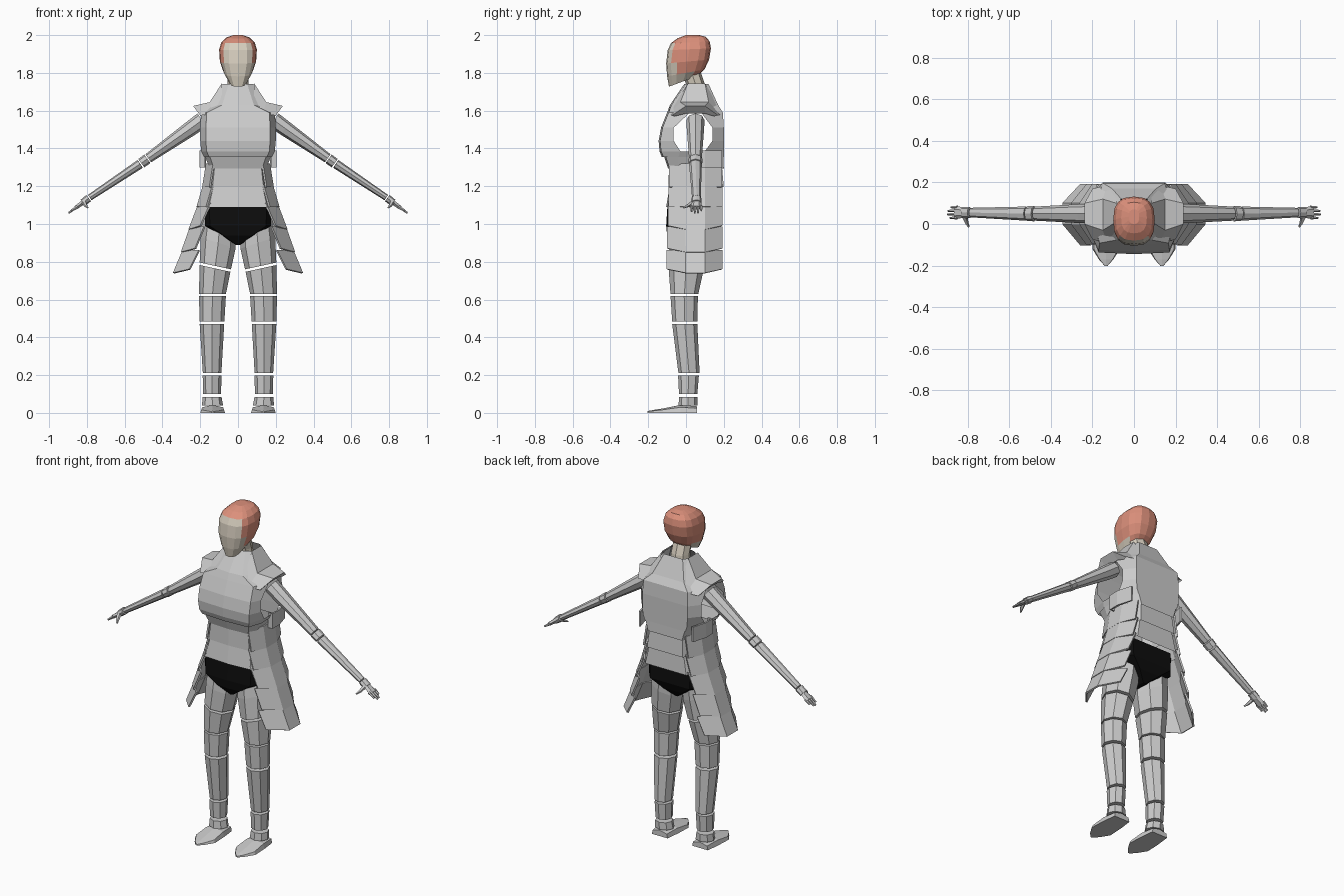
import bpy, bmesh
from math import cos, sin, pi, copysign
from mathutils import Vector


def material(name, rgb):
    m = bpy.data.materials.new(name)
    m.diffuse_color = (*rgb, 1)
    return m


SKIN = material("skin", (0.68, 0.62, 0.52))
HAIR = material("hair", (0.72, 0.28, 0.20))
BLACK = material("black", (0.004, 0.004, 0.004))


def loft(name, rings, closed=True, caps=True, skip=None, mats=(), pick=None,
         mirror=False, thick=0):
    """Skin rings of equal length; skip(row, column) leaves a face out."""
    bm = bmesh.new()
    rows = [[bm.verts.new(p) for p in r] for r in rings]
    n = len(rows[0])
    for i in range(len(rows) - 1):
        for j in range(n if closed else n - 1):
            if skip and skip(i, j):
                continue
            k = (j + 1) % n
            bm.faces.new((rows[i][j], rows[i][k], rows[i + 1][k], rows[i + 1][j]))
    if closed and caps:
        bm.faces.new(rows[0])
        bm.faces.new(rows[-1])
    bmesh.ops.recalc_face_normals(bm, faces=bm.faces)
    if pick:
        for f in bm.faces:
            f.material_index = pick(f.calc_center_median())
    me = bpy.data.meshes.new(name)
    bm.to_mesh(me)
    bm.free()
    ob = bpy.data.objects.new(name, me)
    bpy.context.collection.objects.link(ob)
    for m in mats:
        me.materials.append(m)
    if mirror:
        ob.modifiers.new("mirror", 'MIRROR')
    if thick:
        s = ob.modifiers.new("thickness", 'SOLIDIFY')
        s.thickness, s.offset = thick, 0
    return ob


def oval(z, rx, y0, y1, cx=0, n=8, slope=0, tilt=0, power=1.0):
    """Horizontal ring from y0 to y1; slope/tilt raise z along x/y."""
    pts = []
    for i in range(n):
        a = 2 * pi * i / n
        c = copysign(abs(cos(a)) ** power, cos(a))
        s = copysign(abs(sin(a)) ** power, sin(a))
        pts.append((cx + rx * c, (y0 + y1) / 2 + (y1 - y0) / 2 * s, z + slope * c + tilt * s))
    return pts


def body_ring(z, w, yf, ya, yc, yb, kf=0.85):
    """Ten-point torso ring: front, front side, back side, back."""
    half = [(kf * w, yf + 0.008), (w, ya), (w, yc), (0.75 * w, yb)]
    return ([(0, yf, z)] + [(x, y, z) for x, y in half] + [(0, yb, z)]
            + [(-x, y, z) for x, y in reversed(half)])


def tube(name, stations, n=8):
    """Mirrored limb piece through (centre, radius up, radius y)."""
    axis = (Vector(stations[-1][0]) - Vector(stations[0][0])).normalized()
    side = axis.cross(Vector((0, 0, 1))).normalized()
    up = side.cross(axis)
    rings = [[Vector(c) + side * rs * cos(2 * pi * i / n) + up * ru * sin(2 * pi * i / n)
              for i in range(n)] for c, ru, rs in stations]
    return loft(name, rings, mirror=True)


# Head with hair cap, and neck
head = [(1.755, .045, -.09, .06, .028), (1.80, .075, -.10, .098, .018),
        (1.86, .096, -.105, .122, .01), (1.925, .10, -.097, .132, .005),
        (1.962, .088, -.08, .125, .005), (1.987, .062, -.045, .105, .004),
        (2.0, .025, .0, .07, 0)]
loft("head", [oval(z, w, a, b, n=16, tilt=t, power=.75) for z, w, a, b, t in head],
     mats=(SKIN, HAIR),
     pick=lambda c: int(c.z > 1.952 or (c.y > -.06 and c.z > 1.805 + .2 * max(0, c.y - .03))
                        or (c.y > .03 and c.z > 1.79)))
loft("neck", [oval(1.66, .06, -.0, .11), oval(1.74, .055, -.0, .1), oval(1.80, .055, -.02, .08)],
     mats=(SKIN,))

# Cuirass with open arm holes
torso = [(1.74, .082, -.01, .02, .09, .12, .6), (1.63, .14, -.085, -.03, .13, .17, .6),
         (1.59, .195, -.10, .02, .08, .195), (1.51, .2, -.132, -.065, .14, .2),
         (1.44, .2, -.145, -.065, .14, .2), (1.385, .195, -.14, -.03, .10, .2),
         (1.355, .18, -.128, -.04, .12, .2)]
loft("cuirass", [body_ring(*r) for r in torso], caps=False,
     skip=lambda i, j: i in (2, 3, 4) and j in (2, 7))

# Overlapping waist bands
for name, top, bottom in [
    ("upper_waist_band", (1.37, .18, -.12, -.04, .12, .198), (1.295, .15, -.095, -.04, .14, .2)),
    ("middle_waist_band", (1.31, .145, -.09, -.03, .13, .19), (1.195, .158, -.093, -.03, .13, .2)),
    ("lower_waist_band", (1.21, .15, -.085, -.02, .12, .185), (1.09, .182, -.105, -.03, .13, .193))]:
    loft(name, [body_ring(*top), body_ring(*bottom)], caps=False)

# Side plates fanning outward over the hips
plates = [(1.39, .2, 1.30, .2), (1.32, .165, 1.195, .185), (1.21, .18, 1.09, .215),
          (1.11, .205, .97, .258), (.985, .25, .85, .298), (.86, .29, .74, .34)]
for i, (zt, xt, zb, xb) in enumerate(plates):
    rows = []
    for z, x, drop in ((zt, xt, 0), (zb, xb, .02 if i > 2 else 0)):
        inset = .025 + .012 * i
        front = .04 if i == 0 else -.085 - .003 * i
        rows.append([(x - inset, front, z + drop), (x, max(front, .0), z), (x, .10, z),
                     (x - inset, .19, z + drop)])
    loft(f"hip_plate_{i + 1}", rows, closed=False, mirror=True, thick=.01)

# Shoulder guards
loft("shoulder_guard", [
    [(.085, -.03, 1.68), (.085, .01, 1.745), (.085, .1, 1.745), (.085, .14, 1.68)],
    [(.13, -.09, 1.58), (.15, -.03, 1.645), (.15, .12, 1.645), (.13, .185, 1.58)],
    [(.2, -.075, 1.575), (.238, -.0, 1.625), (.238, .1, 1.625), (.2, .17, 1.575)],
    [(.195, -.06, 1.57), (.2, .0, 1.585), (.2, .1, 1.585), (.195, .15, 1.57)]],
    closed=False, mirror=True)

# Briefs
loft("briefs", [body_ring(*r) for r in [
    (1.10, .178, -.098, -.06, .10, .15), (.99, .175, -.105, -.06, .10, .155),
    (.94, .09, -.10, -.06, .08, .13), (.89, .012, -.07, -.02, .06, .09)]], mats=(BLACK,))

# Leg armour segments: (z, half width, y front, y back, centre x, slope)
legs = {
    "upper_thigh": [(1.02, .085, -.08, .12, .095, .03), (.90, .092, -.09, .115, .105, .03),
                    (.778, .083, -.092, .10, .12, .018)],
    "lower_thigh": [(.765, .082, -.092, .095, .122, .018), (.63, .071, -.082, .065, .135, 0)],
    "knee": [(.62, .071, -.082, .063, .135, 0), (.485, .066, -.073, .06, .138, 0)],
    "shin": [(.47, .065, -.073, .06, .138, 0), (.21, .049, -.04, .072, .137, 0)],
    "ankle": [(.197, .05, -.042, .068, .137, 0), (.10, .047, -.037, .06, .137, 0)],
    "boot_cuff": [(.083, .05, -.036, .06, .137, 0), (.04, .056, -.04, .06, .135, 0)]}
for name, st in legs.items():
    loft(name, [oval(z, w, a, b, cx, slope=s) for z, w, a, b, cx, s in st], mirror=True)

# Pointed feet: cross-sections from heel to toe
foot = [(.058, .052, .035), (-.03, .062, .042), (-.12, .066, .024), (-.17, .035, .016),
        (-.203, .006, .01)]
loft("foot", [[(.134 - w, y, 0), (.134 - w * .9, y, h * .7), (.134, y, h),
               (.134 + w * .9, y, h * .7), (.134 + w, y, 0)] for y, w, h in foot], mirror=True)

# Arms
tube("upper_arm", [((.19, .05, 1.55), .043, .048), ((.25, .05, 1.506), .041, .046),
                   ((.475, .05, 1.348), .026, .034)])
tube("elbow", [((.48, .05, 1.345), .028, .037), ((.512, .05, 1.322), .027, .036)])
tube("forearm", [((.518, .05, 1.318), .025, .034), ((.785, .055, 1.14), .017, .023)])
tube("wrist_cuff", [((.79, .055, 1.137), .021, .027), ((.822, .055, 1.113), .019, .028)])

# Hands
tube("palm", [((.815, .055, 1.118), .014, .024), ((.86, .055, 1.086), .012, .032)], 6)
for i in range(4):
    y = .03 + .017 * i
    end = (.885, .897, .895, .88)[i]
    tube(f"finger_{i + 1}", [((.85, y, 1.093), .009, .0085),
                             ((end, y, 1.093 - (end - .85) * .74), .005, .005)], 5)
tube("thumb", [((.815, .035, 1.115), .011, .014), ((.805, .005, 1.095), .008, .009),
               ((.795, -.014, 1.086), .004, .005)], 5)
